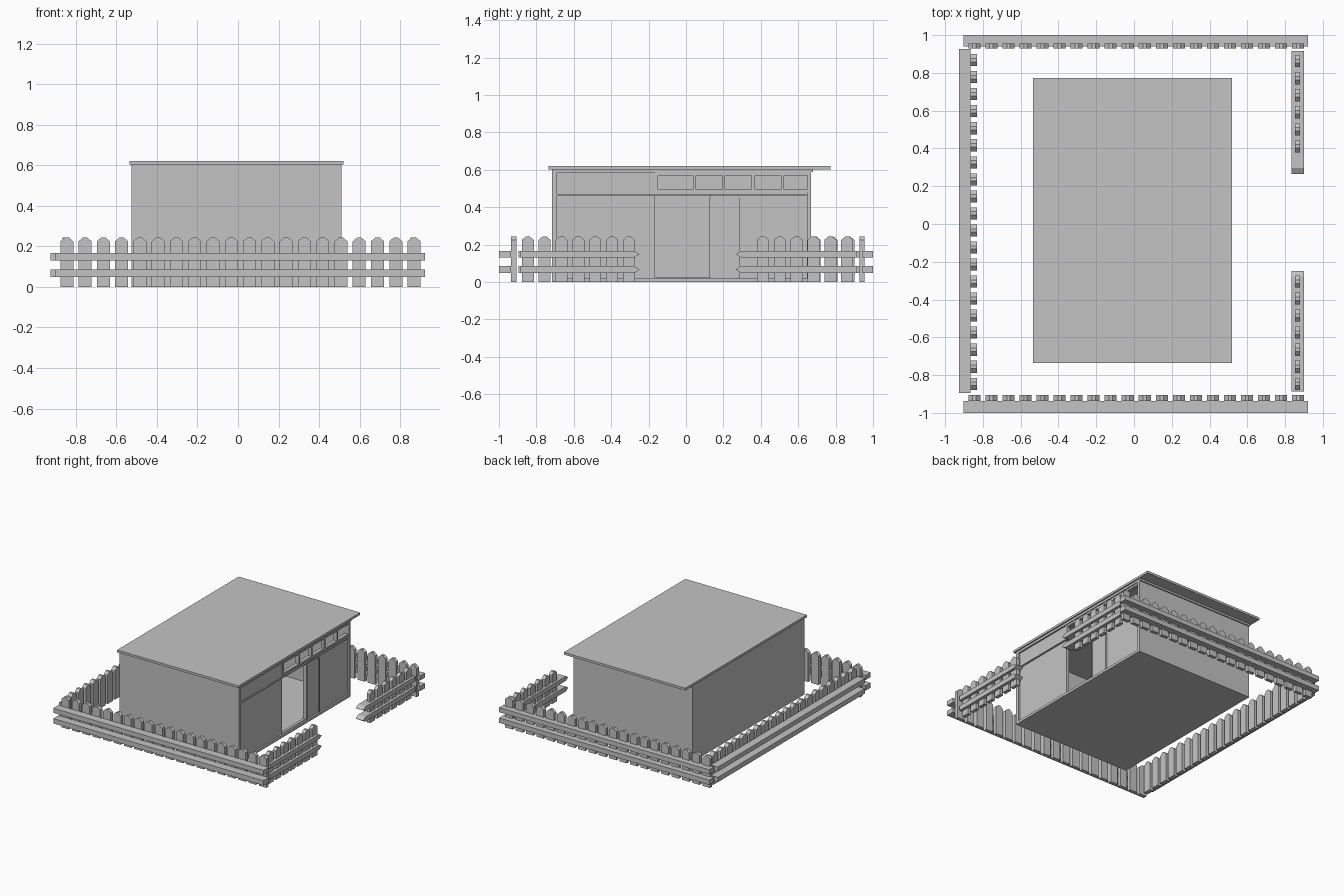
import bpy, bmesh

if "Cube" in bpy.data.objects:
    bpy.data.objects.remove(bpy.data.objects["Cube"])

grey = bpy.data.materials.new("plain grey")
grey.diffuse_color = (0.55, 0.55, 0.55, 1)
grey.use_nodes = True
grey.node_tree.nodes["Principled BSDF"].inputs["Base Color"].default_value = grey.diffuse_color


def finish(name, bm):
    bmesh.ops.recalc_face_normals(bm, faces=bm.faces)
    me = bpy.data.meshes.new(name)
    bm.to_mesh(me)
    bm.free()
    me.materials.append(grey)
    ob = bpy.data.objects.new(name, me)
    bpy.context.collection.objects.link(ob)
    return ob


def add_box(bm, x0, x1, y0, y1, z0, z1):
    vs = bmesh.ops.create_cube(bm, size=1)["verts"]
    for v in vs:
        v.co = (x1 if v.co.x > 0 else x0,
                y1 if v.co.y > 0 else y0,
                z1 if v.co.z > 0 else z0)


def boxes(name, *dims):
    bm = bmesh.new()
    for d in dims:
        add_box(bm, *d)
    return finish(name, bm)


def add_prism(bm, outline, axis, a, b):
    """Extrude a (horizontal, z) outline from a to b along the axis x or y."""
    def place(h, z, t):
        return (t, h, z) if axis == "x" else (h, t, z)
    lo = [bm.verts.new(place(h, z, a)) for h, z in outline]
    hi = [bm.verts.new(place(h, z, b)) for h, z in outline]
    n = len(outline)
    bm.faces.new(lo)
    bm.faces.new(hi)
    for i in range(n):
        bm.faces.new((lo[i], lo[(i + 1) % n], hi[(i + 1) % n], hi[i]))


STEP, HALF, SHOULDER, TOP = 0.0902, 0.032, 0.225, 0.245
RAILS = ((0.048, 0.086), (0.131, 0.167))


def pickets(name, axis, start, count, a, b):
    """Row of pointed boards, thickness a..b along the axis."""
    bm = bmesh.new()
    for i in range(count):
        c = start + i * STEP
        add_prism(bm, [(c - HALF, 0), (c + HALF, 0), (c + HALF, SHOULDER),
                       (c + 0.009, TOP), (c - 0.009, TOP), (c - HALF, SHOULDER)],
                  axis, a, b)
    finish(name, bm)


# Fence on the three closed sides
pickets("front_pickets", "y", -0.845, 20, -0.936, -0.906)
pickets("back_pickets", "y", -0.845, 20, 0.928, 0.955)
pickets("left_pickets", "x", -0.846, 20, -0.865, -0.832)
boxes("front_rails", *[(-0.903, 0.922, -1.0, -0.936, a, b) for a, b in RAILS])
boxes("back_rails", *[(-0.903, 0.922, 0.94, 1.0, a, b) for a, b in RAILS])
boxes("left_rails", *[(-0.926, -0.865, -0.895, 0.927, a, b) for a, b in RAILS])

# Gate side: two short runs whose rails end in points at the gap
pickets("gate_pickets_front", "x", -0.846, 7, 0.852, 0.88)
pickets("gate_pickets_back", "x", 0.411, 6, 0.852, 0.88)
for name, outer, neck, tip in (("gate_rails_front", -0.887, -0.278, -0.248),
                               ("gate_rails_back", 0.915, 0.296, 0.266)):
    bm = bmesh.new()
    for a, b in RAILS:
        add_prism(bm, [(outer, a), (neck, a), (tip, (a + b) / 2),
                       (neck, b), (outer, b)], "x", 0.835, 0.9)
    finish(name, bm)

# House shell
X0, X1, Y0, Y1, H = -0.525, 0.51, -0.716, 0.668, 0.603
T = 0.02
boxes("floor", (X0, X1, Y0, Y1, 0, 0.02))
boxes("roof", (-0.535, 0.52, -0.735, 0.772, H, 0.621))
boxes("front_wall", (X0, X1, Y0, Y0 + 0.026, 0, H))
boxes("back_wall", (X0, X1, Y1 - T, Y1, 0, H))
boxes("left_wall", (X0, X0 + T, Y0, Y1, 0, H))
boxes("back_eave_strip", (X0, X1, Y1, Y1 + 0.01, 0.588, H))

# Entrance side: recessed wall panels around an open doorway
P0, P1 = 0.475, 0.497
D0, D1 = -0.165, 0.13
boxes("entrance_wall",
      (P0, P1, Y0 + 0.02, D0, 0, H),
      (P0, P1, D1, Y1 - T, 0, 0.48),
      (P0, P1, D0, D1, 0.465, 0.48))
boxes("door_sill", (P0, P1, D0, D1, 0, 0.025))
boxes("sliding_door", (P1, 0.502, D1, 0.285, 0.025, 0.455))
boxes("door_edges",
      (P0, 0.508, 0.126, 0.134, 0.025, 0.45),
      (P0, 0.508, 0.281, 0.288, 0.025, 0.45))
boxes("ledge", (P0, 0.507, -0.69, 0.645, 0.462, 0.47))
boxes("top_trim", (P0, X1, -0.69, 0.65, 0.585, H))

# Row of five open windows
bars = [(-0.165, -0.15), (0.037, 0.053), (0.192, 0.208),
        (0.348, 0.368), (0.508, 0.524), (0.646, 0.655)]
boxes("window_frame",
      (P0, 0.503, D0, 0.65, 0.478, 0.495),
      (P0, 0.503, D0, 0.65, 0.57, 0.588),
      *[(P0, 0.503, a, b, 0.495, 0.57) for a, b in bars])
